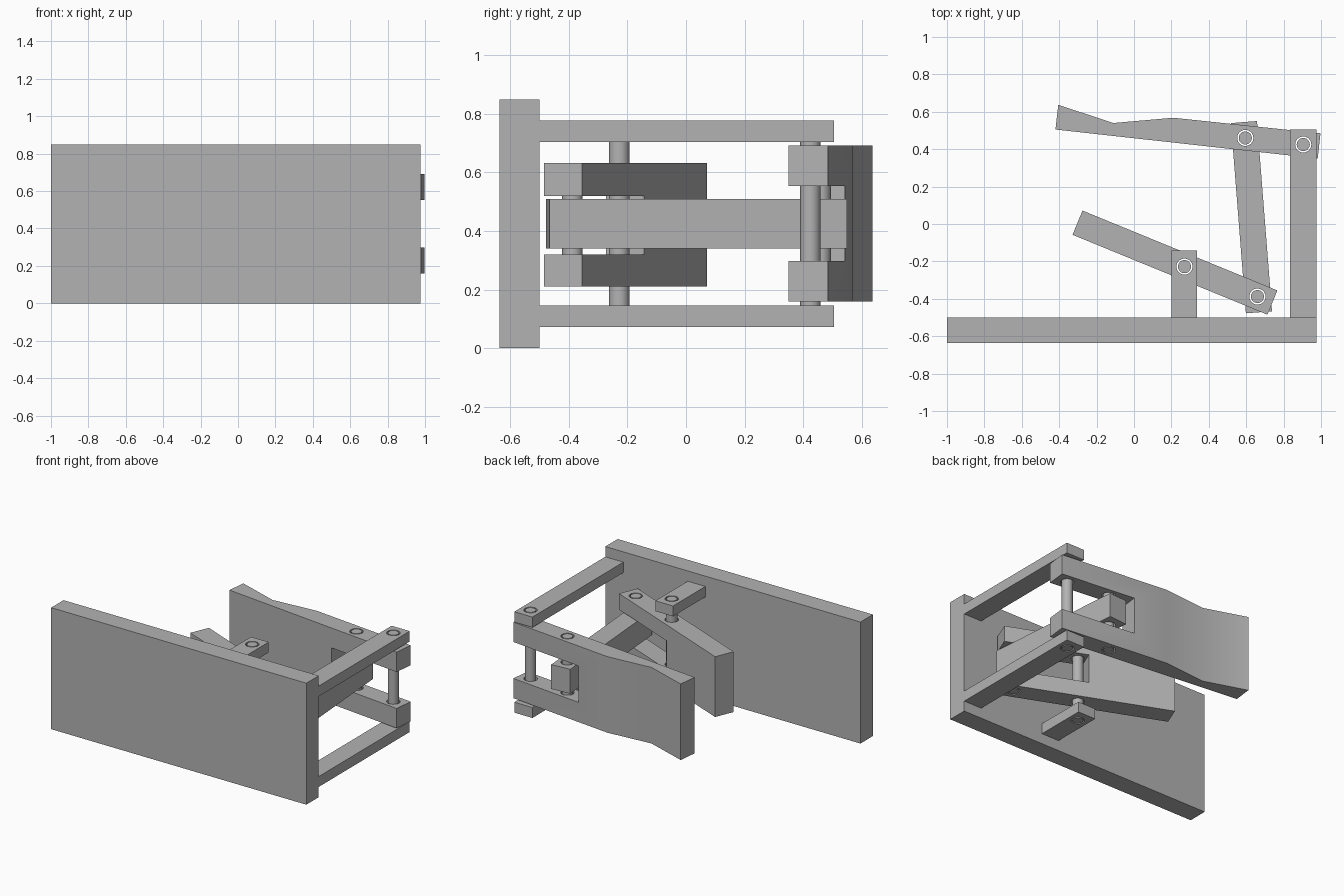
import bpy, bmesh, math
from mathutils import Vector

if "Cube" in bpy.data.objects:
    bpy.data.objects.remove(bpy.data.objects["Cube"])

# Single grey finish
grey = bpy.data.materials.new("plain_grey")
grey.use_nodes = True
COLOUR = (0.45, 0.45, 0.45, 1)
grey.diffuse_color = COLOUR
grey.node_tree.nodes["Principled BSDF"].inputs["Base Color"].default_value = COLOUR

HEIGHT = 0.85
BAR = 0.14          # width of every lever and bar
PIN_R, HOLE_R = 0.035, 0.043


def prism(name, points, z0, z1):
    """Extrude a plan outline from z0 up to z1."""
    bm = bmesh.new()
    base = bm.faces.new([bm.verts.new((x, y, z0)) for x, y in points])
    top = bmesh.ops.extrude_face_region(bm, geom=[base])["geom"]
    verts = [v for v in top if isinstance(v, bmesh.types.BMVert)]
    bmesh.ops.translate(bm, verts=verts, vec=(0, 0, z1 - z0))
    bmesh.ops.recalc_face_normals(bm, faces=bm.faces)
    mesh = bpy.data.meshes.new(name)
    bm.to_mesh(mesh)
    bm.free()
    mesh.materials.append(grey)
    obj = bpy.data.objects.new(name, mesh)
    bpy.context.collection.objects.link(obj)
    return obj


def box(name, x0, x1, y0, y1, z0, z1):
    return prism(name, [(x0, y0), (x1, y0), (x1, y1), (x0, y1)], z0, z1)


def bar(name, start, end, width, z0, z1):
    """Straight bar between two plan points."""
    a, b = Vector(start), Vector(end)
    side = (b - a).orthogonal().normalized() * width / 2
    return prism(name, [a + side, a - side, b - side, b + side], z0, z1)


def rod(name, centre, radius, z0, z1):
    turn = [2 * math.pi * i / 32 for i in range(32)]
    return prism(name, [(centre[0] + radius * math.cos(t),
                         centre[1] + radius * math.sin(t)) for t in turn], z0, z1)


def activate(obj):
    bpy.ops.object.select_all(action='DESELECT')
    obj.select_set(True)
    bpy.context.view_layer.objects.active = obj


def cut(obj, cutter):
    """Subtract the cutter and discard it."""
    cutter.hide_render = True
    mod = obj.modifiers.new("cut", 'BOOLEAN')
    mod.operation, mod.solver, mod.object = 'DIFFERENCE', 'EXACT', cutter
    activate(obj)
    bpy.ops.object.modifier_apply(modifier=mod.name)
    bpy.data.objects.remove(cutter)


def drill(obj, *centres):
    for c in centres:
        cut(obj, rod("drill", c, HOLE_R, -0.1, HEIGHT + 0.1))


# Pivot positions in plan
bracket_pivot = (0.27, -0.228)
lever_pivot = (0.66, -0.388)
jaw_pivot = (0.595, 0.46)
arm_pivot = (0.905, 0.425)

# Base plate
parts = [box("base_plate", -1, 0.975, -0.637, -0.5, 0, HEIGHT)]

# Paired long arms and short brackets fixed to the plate
for level, z0 in (("lower", 0.072), ("upper", 0.705)):
    arm = box(level + "_arm", 0.835, 0.975, -0.5, 0.505, z0, z0 + 0.073)
    drill(arm, arm_pivot)
    bracket = box(level + "_bracket", 0.2, 0.337, -0.5, -0.142, z0, z0 + 0.073)
    drill(bracket, bracket_pivot)
    parts += [arm, bracket]

# Forked input lever
lever = bar("forked_lever", (-0.302, 0.007), (0.74, -0.42), BAR, 0.21, 0.632)
cut(lever, bar("slot", (0.2225, -0.21), (0.87, -0.475), 0.3, 0.32, 0.52))
drill(lever, bracket_pivot, lever_pivot)

# Connecting link
link = bar("connecting_link", (0.668, -0.472), (0.588, 0.545), BAR, 0.34, 0.51)
drill(link, lever_pivot, jaw_pivot)

# Forked jaw with a waisted back
jaw = prism("forked_jaw", [(-0.42, 0.505), (0.982, 0.35), (0.997, 0.485),
                           (0.21, 0.568), (-0.11, 0.54), (-0.405, 0.637)], 0.16, 0.692)
cut(jaw, bar("slot", (0.445, 0.475), (1.15, 0.397), 0.4, 0.298, 0.553))
drill(jaw, jaw_pivot, arm_pivot)
parts += [lever, link, jaw]

# Pivot pins, flush with the outer faces they pass through
for name, centre, z0, z1 in (("bracket_pin", bracket_pivot, 0.072, 0.778),
                             ("lever_pin", lever_pivot, 0.21, 0.632),
                             ("jaw_pin", jaw_pivot, 0.16, 0.692),
                             ("arm_pin", arm_pivot, 0.072, 0.778)):
    parts.append(rod(name, centre, PIN_R, z0, z1))

for part in parts:
    activate(part)
    bpy.ops.object.shade_smooth_by_angle(angle=math.radians(30))
